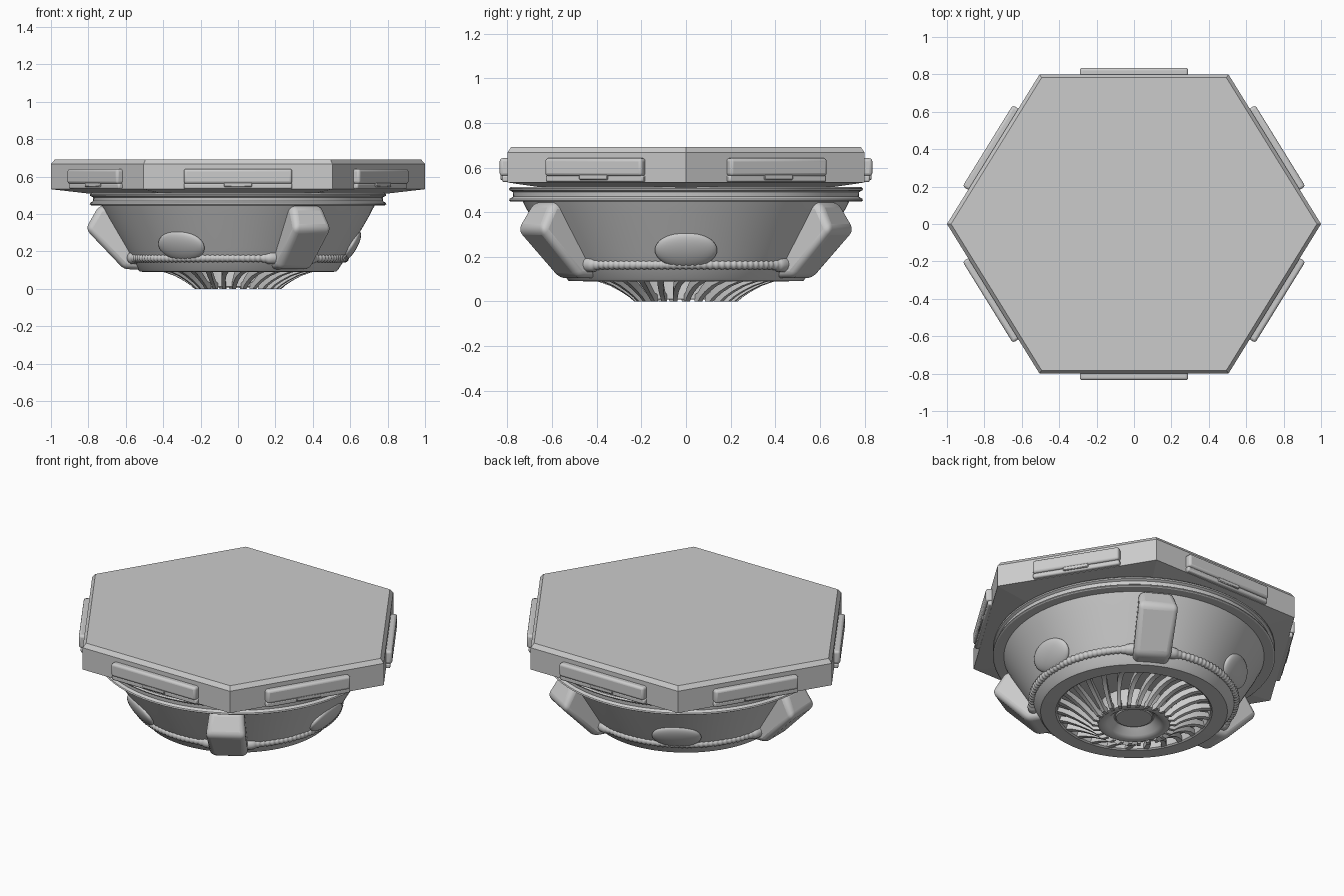
import bpy, bmesh
from math import sin, cos, pi, radians, hypot, atan2
from mathutils import Matrix, Vector

if "Cube" in bpy.data.objects:
    bpy.data.objects.remove(bpy.data.objects["Cube"])


def make(name, bm, smooth=None, bevel=0, segs=3):
    bmesh.ops.recalc_face_normals(bm, faces=bm.faces)
    me = bpy.data.meshes.new(name)
    bm.to_mesh(me)
    bm.free()
    ob = bpy.data.objects.new(name, me)
    bpy.context.collection.objects.link(ob)
    if bevel:
        m = ob.modifiers.new("bevel", 'BEVEL')
        m.width, m.segments, m.limit_method = bevel, segs, 'ANGLE'
        m.angle_limit = radians(25)
    if smooth:
        bpy.context.view_layer.objects.active = ob
        bpy.ops.object.select_all(action='DESELECT')
        ob.select_set(True)
        bpy.ops.object.shade_smooth_by_angle(angle=radians(smooth))
    return ob


def skin(bm, rings, closed=False):
    """Bridge successive rings of points with quads."""
    vs = [[bm.verts.new(p) for p in r] for r in rings]
    n = len(vs[0])
    for i in range(len(vs) if closed else len(vs) - 1):
        a, b = vs[i], vs[(i + 1) % len(vs)]
        for j in range(n):
            bm.faces.new((a[j], a[(j + 1) % n], b[(j + 1) % n], b[j]))
    if not closed:
        bm.faces.new(vs[0])
        bm.faces.new(vs[-1])


def lathe(name, profile, n=96):
    bm = bmesh.new()
    skin(bm, [[(r * cos(2 * pi * j / n), r * sin(2 * pi * j / n), z) for j in range(n)]
              for r, z in profile])
    return make(name, bm, 30)


def box(bm, mat, x, y0, y1, z0, z1):
    c = Matrix.Translation((0, (y0 + y1) / 2, (z0 + z1) / 2)) @ Matrix.Diagonal((2 * x, y1 - y0, z1 - z0, 1))
    bmesh.ops.create_cube(bm, size=1, matrix=mat @ c)


# Hexagonal top plate, slightly squashed in y
HEX = [(1, 0), (.505, .8), (-.505, .8), (-1, 0), (-.505, -.8), (.505, -.8)]
bm = bmesh.new()
skin(bm, [[(x * s, y * s, z) for x, y in HEX]
          for s, z in ((.80, .51), (1, .533), (1, .668), (.978, .693))])
make("top_plate", bm)

# Padded panels on the six plate edges: main pad, lower lip and centre clip
for i in range(6):
    a, b = Vector(HEX[i]), Vector(HEX[(i + 1) % 6])
    mid, d = (a + b) / 2, b - a
    mat = Matrix.Translation((mid.x, mid.y, 0)) @ Matrix.Rotation(atan2(d.y, d.x) + pi, 4, 'Z')
    half = .29 if abs(d.y) < .01 else .255
    bm = bmesh.new()
    box(bm, mat, half, -.03, .035, .562, .642)
    make("edge_panel", bm, 35, .014)
    bm = bmesh.new()
    box(bm, mat, half, -.03, .024, .535, .565)
    make("edge_panel_lip", bm, 35, .008, 2)
    bm = bmesh.new()
    box(bm, mat, .075, -.02, .032, .545, .57)
    make("edge_panel_clip", bm, 35, .004, 1)

# Grooved collar and bowl body with a recess underneath
lathe("collar", [(.6, .515), (.785, .512), (.793, .505), (.79, .498), (.776, .49),
                 (.774, .47), (.79, .46), (.793, .452), (.785, .447), (.6, .447)])
lathe("bowl", [(.6, .47), (.738, .46), (.70, .387), (.605, .222), (.572, .16),
               (.537, .105), (.525, .092), (.44, .09), (.43, .097), (.42, .135), (.1, .135)])

# Fan hub with a dished centre
lathe("hub", [(.19, .13), (.205, .02), (.205, .012), (.195, .008), (.165, .01),
              (.15, .02), (.112, .055), (.105, .055), (.1, .048), (.01, .048)], 64)

# Curved, gently swirling grille blades
UNDER = [(.435, .095), (.39, .088), (.34, .07), (.29, .043), (.255, .02), (.232, 0), (.2, 0)]
OVER = [.125, .12, .108, .085, .06, .04, .03]
bm = bmesh.new()
N = 26
for k in range(N):
    rings = []
    for (r, z), top in zip(UNDER, OVER):
        t = 2 * pi * k / N + 1.0 * (r - .2)
        w = .009 + .03 * (r - .2)
        c, s = cos(t), sin(t)
        rings.append([(r * c - u * s, r * s + u * c, h)
                      for u, h in ((-w, z), (w, z), (w, top), (-w, top))])
    skin(bm, rings)
make("grille_blades", bm, 30)

# Three blocky legs, narrower towards the foot
LEG = [(.66, .44), (.742, .448), (.815, .32), (.61, .105), (.50, .105)]
LEG_W = [.095, .095, .118, .105, .105]
LEG_ANGLES = [radians(a) for a in (-60, 60, 180)]
for t in LEG_ANGLES:
    bm = bmesh.new()
    skin(bm, [[(r, s * w, z) for (r, z), w in zip(LEG, LEG_W)] for s in (-1, 1)])
    bm.transform(Matrix.Rotation(t, 4, 'Z'))
    make("leg", bm, 40, .032, 4)

# Ribbed hose around the bowl, swelling into couplings at the legs
bm = bmesh.new()
rings, RIBS, STEP, R = [], 132, 4, .57
for i in range(RIBS * STEP):
    t = 2 * pi * i / (RIBS * STEP)
    d = min(abs((t - a + pi) % (2 * pi) - pi) for a in LEG_ANGLES)
    k = min(1, max(0, (.31 - d) / .1))
    k = k * k * (3 - 2 * k)
    rad = (1 - k) * (.021 + .003 * cos(2 * pi * i / STEP)) + k * .034
    rings.append([((R + rad * cos(q)) * cos(t), (R + rad * cos(q)) * sin(t), .165 + rad * sin(q))
                  for q in (2 * pi * j / 10 for j in range(10))])
skin(bm, rings, True)
make("ribbed_hose", bm, 50)

# Shallow swellings on the bowl between the legs
for a in (0, 120, 240):
    bm = bmesh.new()
    bmesh.ops.create_uvsphere(bm, u_segments=32, v_segments=16, radius=1)
    bm.transform(Matrix.Rotation(radians(a), 4, 'Z') @ Matrix.Translation((.605, 0, .23))
                 @ Matrix.Rotation(radians(30), 4, 'Y') @ Matrix.Diagonal((.032, .14, .09, 1)))
    make("bowl_swelling", bm, 60)
